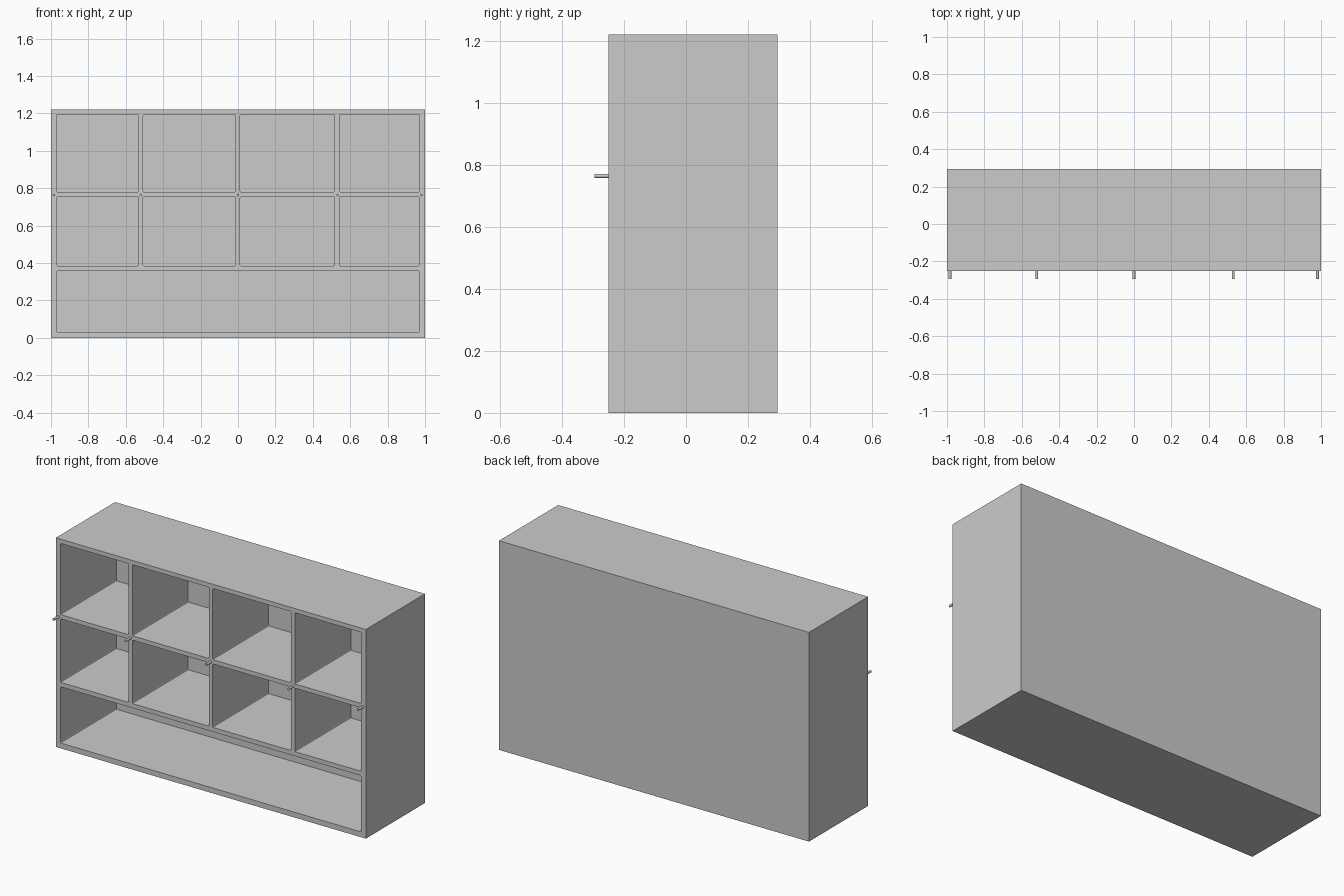
import bpy, bmesh, math
from mathutils import Matrix

if "Cube" in bpy.data.objects:
    bpy.data.objects.remove(bpy.data.objects["Cube"])

FRONT, BACK, PANEL_Y = -0.25, 0.295, 0.265
HEIGHT = 1.22


def add_box(bm, x, y, z, bevel=0):
    """Box from (min, max) ranges; bevel rounds the edges running front to back."""
    size = [r[1] - r[0] for r in (x, y, z)]
    mid = [(r[0] + r[1]) / 2 for r in (x, y, z)]
    verts = bmesh.ops.create_cube(
        bm, size=1, matrix=Matrix.Translation(mid) @ Matrix.Diagonal((*size, 1)))["verts"]
    if bevel:
        edges = {e for v in verts for e in v.link_edges
                 if abs(e.verts[0].co.y - e.verts[1].co.y) > 0.1}
        bmesh.ops.bevel(bm, geom=list(edges), offset=bevel, segments=2,
                        profile=0.5, affect='EDGES')


def make_object(name, bm):
    mesh = bpy.data.meshes.new(name)
    bm.to_mesh(mesh)
    bm.free()
    obj = bpy.data.objects.new(name, mesh)
    bpy.context.collection.objects.link(obj)
    return obj


# Carcass block: sides, top, base, shelves and dividers in one piece
bm = bmesh.new()
add_box(bm, (-1, 1), (FRONT, PANEL_Y), (0, HEIGHT))
carcass = make_object("shelf_frame", bm)

# Cutters for the two rows of cubbies and the wide bottom bay
columns = [(-0.97, -0.532), (-0.507, -0.013), (0.012, 0.516), (0.542, 0.97)]
rows = [(0.78, 1.195), (0.385, 0.755)]
openings = [(c, r) for r in rows for c in columns] + [((-0.97, 0.97), (0.031, 0.359))]
bm = bmesh.new()
for col, row in openings:
    add_box(bm, col, (-0.4, 0.4), row, bevel=0.006)
cutter = make_object("opening_cutter", bm)
cutter.hide_render = True

mod = carcass.modifiers.new("openings", 'BOOLEAN')
mod.operation = 'DIFFERENCE'
mod.solver = 'EXACT'
mod.object = cutter
bpy.context.view_layer.objects.active = carcass
carcass.select_set(True)
bpy.ops.object.modifier_apply(modifier=mod.name)
bpy.data.objects.remove(cutter)

# Back panel
bm = bmesh.new()
add_box(bm, (-1, 1), (PANEL_Y, BACK), (0, HEIGHT))
make_object("back_panel", bm)

# Pegs on the middle shelf edge, one at each upright
for i, x in enumerate((-0.984, -0.519, 0.0, 0.531, 0.981)):
    bm = bmesh.new()
    bmesh.ops.create_cone(
        bm, cap_ends=True, segments=12, radius1=0.007, radius2=0.007, depth=0.05,
        matrix=Matrix.Translation((x, -0.27, 0.764)) @ Matrix.Rotation(math.pi / 2, 4, 'X'))
    make_object(f"peg_{i + 1}", bm)
